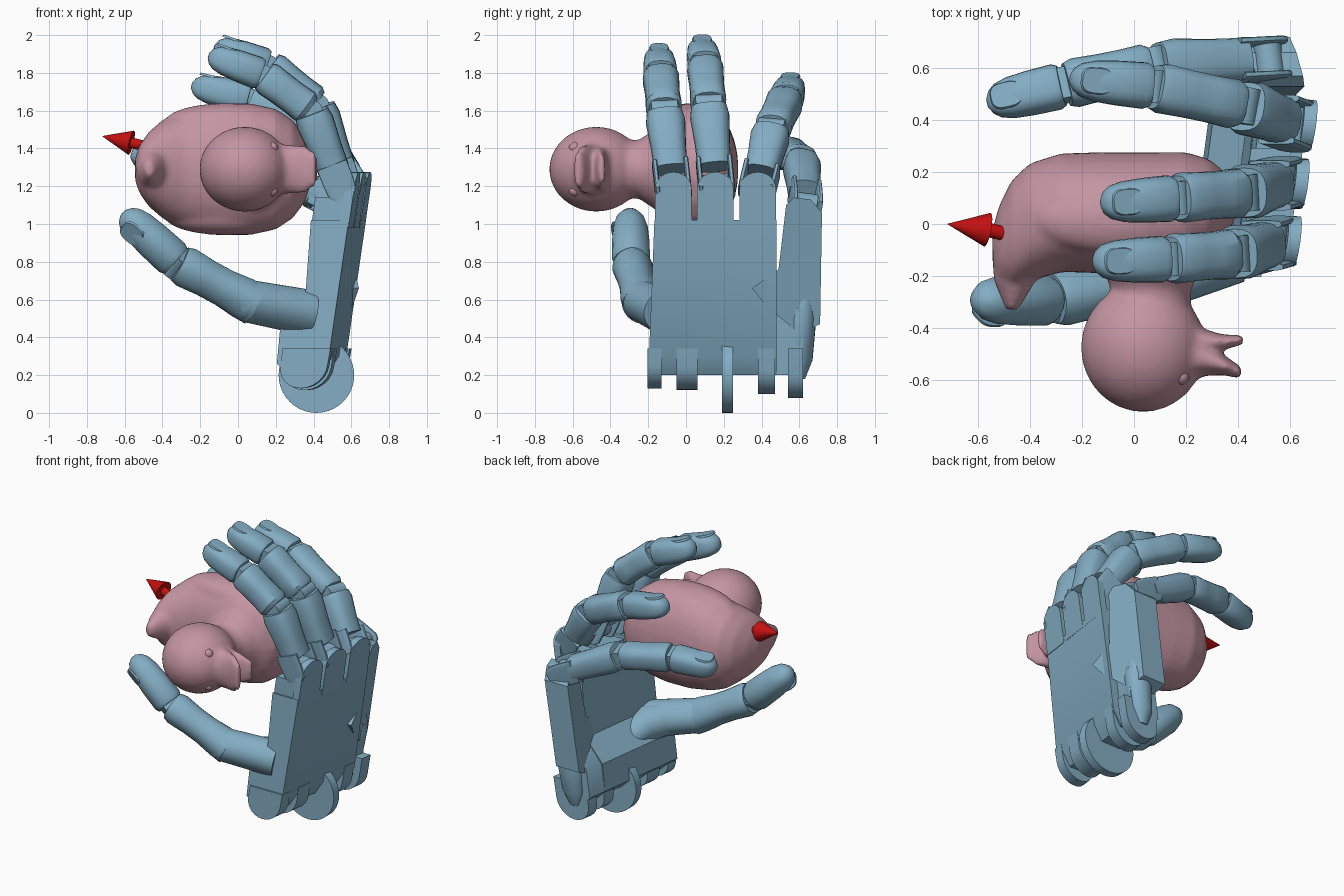
import bpy, bmesh, math
from mathutils import Vector as V

if "Cube" in bpy.data.objects:
    bpy.data.objects.remove(bpy.data.objects["Cube"])


def material(name, rgb):
    m = bpy.data.materials.new(name)
    m.diffuse_color = (*rgb, 1)
    m.use_nodes = True
    m.node_tree.nodes["Principled BSDF"].inputs["Base Color"].default_value = m.diffuse_color
    return m


BLUE = material("blue", (0.23, 0.42, 0.55))
PINK = material("pink", (0.55, 0.3, 0.36))
RED = material("red", (0.55, 0.005, 0.005))


def finish(name, bm, mat, angle=35):
    bmesh.ops.recalc_face_normals(bm, faces=bm.faces)
    me = bpy.data.meshes.new(name)
    bm.to_mesh(me)
    bm.free()
    ob = bpy.data.objects.new(name, me)
    bpy.context.collection.objects.link(ob)
    me.materials.append(mat)
    bpy.ops.object.select_all(action='DESELECT')
    ob.select_set(True)
    bpy.context.view_layer.objects.active = ob
    bpy.ops.object.shade_smooth_by_angle(angle=math.radians(angle))
    return ob


def skin(bm, rings):
    """Bridge vertex rings and cap both ends."""
    rows = [[bm.verts.new(p) for p in r] for r in rings]
    n = len(rows[0])
    for a, b in zip(rows, rows[1:]):
        for i in range(n):
            bm.faces.new((a[i], a[(i + 1) % n], b[(i + 1) % n], b[i]))
    bm.faces.new(rows[0])
    bm.faces.new(rows[-1])


def loft(bm, sections, u, v, p=2.0, n=24):
    """Superellipse sections (centre, half_u, half_v) skinned in order."""
    rings = []
    for c, a, b in sections:
        ring = []
        for i in range(n):
            t = 2 * math.pi * i / n
            x, y = math.cos(t), math.sin(t)
            ring.append(V(c) + u * a * math.copysign(abs(x) ** (2 / p), x)
                        + v * b * math.copysign(abs(y) ** (2 / p), y))
        rings.append(ring)
    skin(bm, rings)


def ball(bm, c, r, n=20):
    vs = bmesh.ops.create_uvsphere(bm, u_segments=n, v_segments=n // 2, radius=1)["verts"]
    for w in vs:
        w.co = V((w.co.x * r[0], w.co.y * r[1], w.co.z * r[2])) + V(c)


X, Y, Z = V((1, 0, 0)), V((0, 1, 0)), V((0, 0, 1))


def back(y, z):
    """x of the leaning, slightly turned back of the hand."""
    return 0.467 + 0.145 * (z - 0.2) + 0.135 * (y + 0.2)


# Prism from a side profile (offset from the back plane, z); taper shifts the near side with height
def side_prism(name, prof, y0, y1, taper=0.0):
    bm = bmesh.new()
    skin(bm, [[V((back(y, z) + o, y + k * (z - .2), z)) for o, z in prof]
              for y, k in ((y0, taper), (y1, 0))])
    return finish(name, bm, BLUE)


# Plate from an outline (y, z) extruded towards the palm
def plate(name, outline, depth, off=0.0, slope=0.0):
    bm = bmesh.new()
    skin(bm, [[V((back(y, z) + off + slope * (y - 0.4) - d, y, z)) for y, z in outline]
              for d in (0, depth)])
    return finish(name, bm, BLUE)


# Palm and its heel
side_prism("palm", [(0, .3), (0, 1.02), (-.2, 1.02), (-.17, .6), (-.28, .45), (-.27, .26), (-.2, .2),
                    (-.05, .2)], -0.2, 0.48, 0.04)
side_prism("heel", [(-.05, .2), (-.06, .55), (-.2, .55), (-.27, .45), (-.27, .26), (-.2, .2)],
           0.48, 0.62)

# Knuckle tabs with rounded tops
for i, yc in enumerate((-0.067, 0.155, 0.38)):
    arc = [(yc + .096 * math.cos(math.radians(a)), 1.19 + .085 * math.sin(math.radians(a)))
           for a in range(0, 181, 15)]
    plate(f"knuckle_tab_{i}", [(yc + .098, .98)] + arc + [(yc - .098, .98)], 0.05)
    plate(f"knuckle_block_{i}", [(yc + .09, .98), (yc + .09, 1.14), (yc - .09, 1.14), (yc - .09, .98)],
          0.16, -0.04)

# Rounded wrist tabs and the wrist disc
for i, (y0, y1, zc) in enumerate(((-.205, -.13, .25), (-.05, .06, .24), (.38, .47, .22), (.54, .62, .2))):
    arc = [(-.125 + .125 * math.cos(math.radians(a)), zc + .12 * math.sin(math.radians(a)))
           for a in range(180, 361, 15)]
    side_prism(f"wrist_tab_{i}", [(.003, .34), (-.25, .34)] + arc, y0, y1)
bm = bmesh.new()
loft(bm, [((.415, y, .2), .2, .2) for y in (.19, .25)], X, Z, n=40)
finish("wrist_disc", bm, BLUE)

# Outer palm bone carrying the little finger
plate("outer_palm_bone", [(.35, .66), (.49, .76), (.53, 1.1), (.57, 1.14), (.66, 1.13), (.72, 1.06),
                          (.71, .47), (.6, .42), (.42, .57)], 0.18, 0.012, -0.4)
bm = bmesh.new()
loft(bm, [((.5, .62, .6), .06, .06), ((.48, .61, .5), .09, .08), ((.45, .6, .28), .08, .07),
          ((.44, .6, .18), .04, .03)], X, Y)
finish("outer_heel_knob", bm, BLUE)

DOME = ((.03, .88), (.1, 1), (.45, 1), (.7, .95), (.86, .8), (.95, .55), (1, .2))
BONE = ((.04, .8), (.12, .97), (.35, .95), (.6, .98), (.88, 1.05), (.97, .93))
KNUCKLE = ((.22, .95), (.5, .97), (.85, 1.06), (.97, .95))
ROOT = ((-.1, 1), (.1, 1), (.5, 1), (1, 1))
SHAFT = ((-.08, 1), (.1, 1), (.35, .92), (.6, .94), (.88, 1.05), (.97, .95))


# Finger of three bones with hinge pins and a nail on the outer side
def finger(name, pts, widths, wide, outer, cheek=0.9):
    pts = [V(p) for p in pts]
    for k in range(3):
        a, b = pts[k], pts[k + 1]
        d = (b - a).normalized()
        w = (wide - d * wide.dot(d)).normalized()
        n = d.cross(w)
        if n.dot(outer) < 0:
            n = -n
        bm = bmesh.new()
        r0, r1 = widths[k], widths[k + 1]
        secs = []
        for t, s in ((KNUCKLE, BONE, DOME) if cheek else (ROOT, SHAFT, DOME))[k]:
            r = s * (r0 + (r1 - r0) * t)
            secs.append((a.lerp(b, t), r, r * 0.96))
        loft(bm, secs, w, n, 2.7 if cheek else 2.2)
        finish(f"{name}_bone_{k}", bm, BLUE)
        if cheek or k == 2:
            bm = bmesh.new()
            loft(bm, [(a + w * s * r0 * .7, r0 * .6, r0 * .6) for s in (-1, 1)], d, n)
            finish(f"{name}_hinge_{k}", bm, BLUE)
        if k == 0 and cheek:  # two cheeks holding the knuckle pin
            for side in (-1, 1):
                bm = bmesh.new()
                c = a + w * side * r0 * cheek
                loft(bm, [(c + d * (b - a).length * t, .014, r0 * s)
                          for t, s in ((-.13, .6), (-.07, .85), (.1, .9), (.3, .9))], w, n, 4)
                finish(f"{name}_cheek", bm, BLUE)
    bm = bmesh.new()
    c = a.lerp(b, .72) + n * r1 * .8
    loft(bm, [(c, .065, r1 * .66), (c + n * .012, .06, r1 * .6)], d, w, 3)
    finish(f"{name}_nail", bm, BLUE)


R = (.092, .1, .091, .08)
finger("first_finger", [(.54, -.07, 1.2), (.385, -.115, 1.6), (.13, -.135, 1.79), (-.155, -.145, 1.895)],
       R, Y, V((1, 0, 1)))
finger("second_finger", [(.57, .16, 1.21), (.42, .12, 1.63), (.16, .1, 1.84), (-.125, .08, 1.94)],
       R, Y, V((1, 0, 1)))
finger("third_finger", [(.615, .38, 1.2), (.42, .455, 1.5), (.07, .53, 1.66), (-.245, .56, 1.735)],
       R, Y, V((1, 0, 1)))
finger("little_finger", [(.52, .635, 1.11), (.08, .61, 1.33), (-.27, .535, 1.38), (-.565, .465, 1.355)],
       (.09, .093, .088, .08), V((0, 1, -.2)), V((0, .4, 1)), 0.75)

# Thumb with its fleshy root
finger("thumb", [(.35, -.12, .535), (.06, -.23, .59), (-.32, -.29, .795), (-.61, -.295, 1.06)],
       (.12, .112, .102, .094), V((.3, -.5, .6)), V((-.4, -.8, -.1)), 0)
bm = bmesh.new()
ball(bm, (.06, -.23, .59), (.112, .112, .11))
loft(bm, [((.46, .2, .42), .06, .06), ((.42, .1, .45), .11, .11), ((.36, -.03, .52), .12, .12),
          ((.26, -.14, .55), .11, .11)], V((.5, .8, .2)).cross(Z).normalized(), Z)
finish("thumb_root", bm, BLUE)

# Toy bird lying on its side: body, tail, wings, neck, head, beak merged into one skin
ZC = 1.29
bm = bmesh.new()
body = [(-.545, -.16, -.02, .06), (-.52, -.23, .07, .13), (-.47, -.25, .17, .2), (-.4, -.22, .235, .26),
        (-.28, -.185, .272, .315), (-.12, -.19, .277, .345), (.06, -.2, .277, .35), (.2, -.19, .277, .32),
        (.29, -.14, .25, .26), (.35, -.06, .2, .18), (.39, .02, .12, .07)]
loft(bm, [((x, (y0 + y1) / 2, ZC), (y1 - y0) / 2, h) for x, y0, y1, h in body], Y, Z, 2.1, 32)
loft(bm, [((-.38, .02, ZC), .14, .18), ((-.425, -.12, ZC), .12, .14), ((-.46, -.22, ZC), .08, .1),
          ((-.465, -.29, ZC), .045, .065), ((-.47, -.33, ZC), .025, .04)], X, Z)
loft(bm, [((.08, -.08, ZC), .27, .27), ((.07, -.17, ZC), .19, .21), ((.065, -.25, ZC), .155, .155),
          ((.06, -.32, ZC), .16, .155), ((.05, -.42, ZC), .2, .18)], X, Z)
ball(bm, (.035, -.475, ZC), (.24, .25, .225), 32)
for s in (-1, 1):
    ball(bm, (-.06, .02, ZC + s * .25), (.33, .14, .1), 24)
# Open beak
loft(bm, [((.12, -.51, ZC), .14, .15), ((.22, -.5, ZC), .1, .135), ((.28, -.52, ZC), .065, .13),
          ((.35, -.545, ZC), .037, .13), ((.415, -.575, ZC), .025, .09)], Y, Z)
loft(bm, [((.12, -.45, ZC), .14, .13), ((.22, -.44, ZC), .07, .12), ((.28, -.45, ZC), .042, .115),
          ((.35, -.455, ZC), .028, .105), ((.42, -.445, ZC), .02, .07)], Y, Z)
bird = finish("toy_bird", bm, PINK, 180)
rm = bird.modifiers.new("merge", 'REMESH')
rm.mode, rm.voxel_size, rm.use_smooth_shade = 'VOXEL', 0.015, True
sm = bird.modifiers.new("soften", 'SMOOTH')
sm.factor, sm.iterations = 0.5, 9

# Eyes
for s in (-1, 1):
    bm = bmesh.new()
    ball(bm, (.18, -.588, ZC + s * .112), (.032, .032, .032))
    finish("eye", bm, PINK, 180)

# Red arrow out of the tail side
a, b, tip = V((-.38, -.065, 1.385)), V((-.565, -.022, 1.43)), V((-.718, 0, 1.465))
d = (tip - a).normalized()
u = d.cross(Z).normalized()
for name, secs in (("arrow_shaft", [(a, .028, .028), (b, .028, .028)]),
                   ("arrow_head", [(b, .066, .066), (tip, .001, .001)])):
    bm = bmesh.new()
    loft(bm, secs, u, d.cross(u))
    finish(name, bm, RED)
